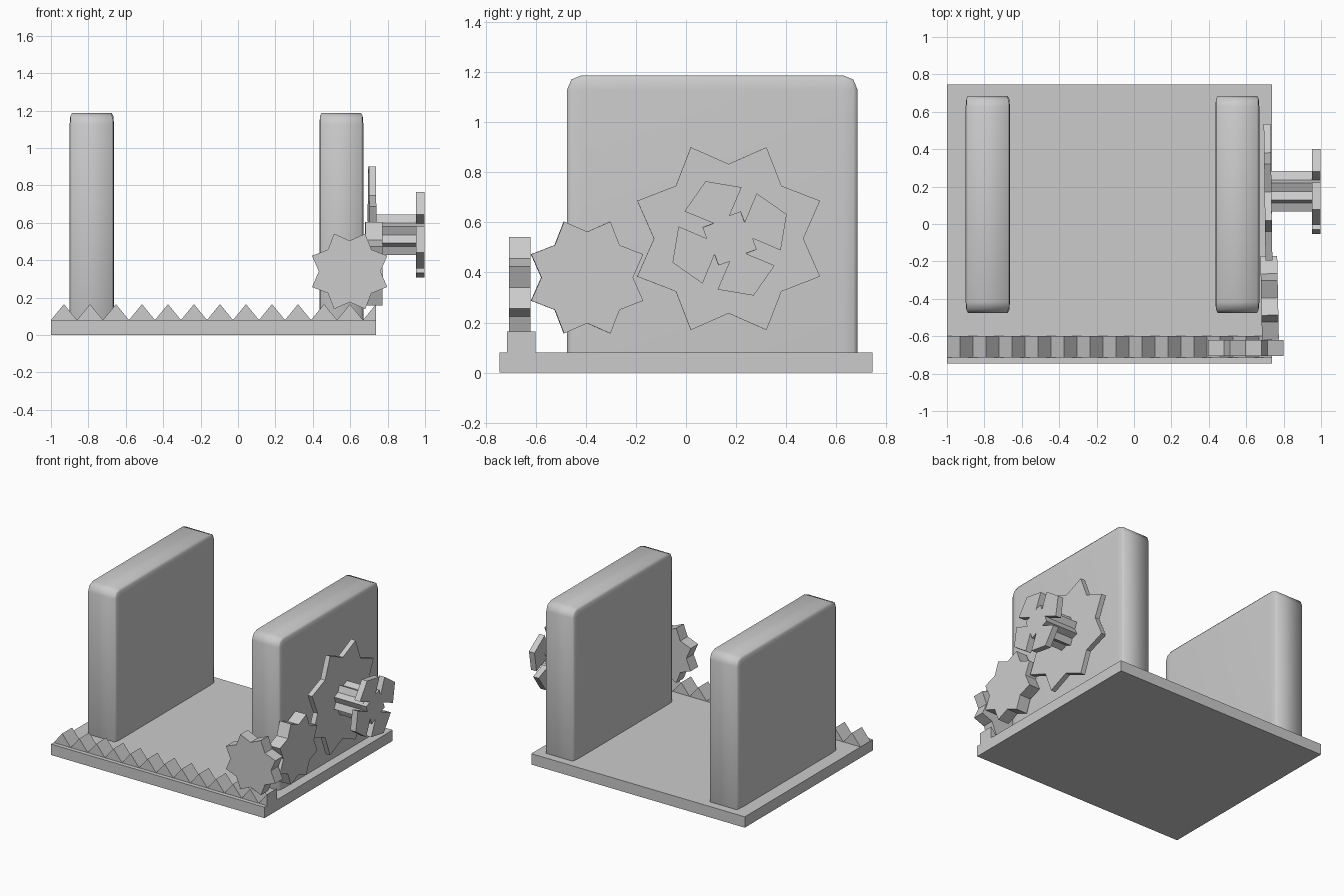
import bpy, bmesh
from math import cos, sin, pi
from mathutils import Vector

if "Cube" in bpy.data.objects:
    bpy.data.objects.remove(bpy.data.objects["Cube"])


def extrude(name, profile, axis, start, end, centre=(0, 0), tilt=0):
    """Extrude a (horizontal, z) profile along x or y; origin in its centre."""
    half = (end - start) / 2
    bm = bmesh.new()
    place = (lambda u, v, t: (t, u, v)) if axis == 'x' else (lambda u, v, t: (u, t, v))
    a = [bm.verts.new(place(u, v, -half)) for u, v in profile]
    b = [bm.verts.new(place(u, v, half)) for u, v in profile]
    bm.faces.new(a)
    bm.faces.new(b)
    for i in range(len(a)):
        j = (i + 1) % len(a)
        bm.faces.new((a[i], a[j], b[j], b[i]))
    bmesh.ops.recalc_face_normals(bm, faces=bm.faces)
    ob = finish(name, bm)
    ob.location = place(centre[0], centre[1], (start + end) / 2)
    ob.rotation_euler.z = tilt
    return ob


def finish(name, bm):
    me = bpy.data.meshes.new(name)
    bm.to_mesh(me)
    bm.free()
    ob = bpy.data.objects.new(name, me)
    bpy.context.collection.objects.link(ob)
    return ob


def star(radius):
    """Eight-toothed gear outline."""
    return [((radius if i % 2 else radius * 0.755) * cos(i * pi / 8),
             (radius if i % 2 else radius * 0.755) * sin(i * pi / 8)) for i in range(16)]


# Base plate
extrude("base_plate", [(-1, 0), (0.738, 0), (0.738, 0.08), (-1, 0.08)], 'y', -0.745, 0.745)


# Upright walls with softly rounded edges
def wall(name, x0, x1):
    lo, hi = Vector((x0, -0.475, 0.01)), Vector((x1, 0.685, 1.187))
    bm = bmesh.new()
    bmesh.ops.create_cube(bm, size=1)
    bmesh.ops.bevel(bm, geom=bm.edges[:], offset=0.05, segments=2, profile=0.5, affect='EDGES')
    bmesh.ops.scale(bm, vec=hi - lo, verts=bm.verts)
    for f in bm.faces:
        f.smooth = True
    finish(name, bm).location = (lo + hi) / 2


wall("left_wall", -0.9, -0.663)
wall("right_wall", 0.435, 0.67)

# Toothed rack along the front edge
step = 1.738 / 25
teeth = [(-1 + i * step, 0.165 if i % 2 else 0.08) for i in range(26)]
extrude("rack", [(-1, 0.07)] + teeth + [(0.738, 0.07)], 'y', -0.715, -0.6)

# Gear train
extrude("rack_pinion", star(0.218), 'y', -0.706, -0.62, (0.597, 0.34))
extrude("idler_gear", star(0.242), 'x', 0.68, 0.77, (-0.395, 0.38), 0.02)
extrude("drive_gear", star(0.395), 'x', 0.698, 0.735, (0.17, 0.535), 0.013)

# Toothed shaft and pinwheel handle
extrude("handle_shaft", star(0.117), 'x', 0.72, 0.96, (0.174, 0.536))
arm = [(-.096, .228), (.048, .204), (0, .092), (.044, .108), (.06, .064), (.108, .18)]
wheel = []
for k in range(4):
    wheel += arm
    arm = [(v, -u) for u, v in arm]
extrude("handle_wheel", wheel, 'x', 0.952, 0.997, (0.174, 0.536))
